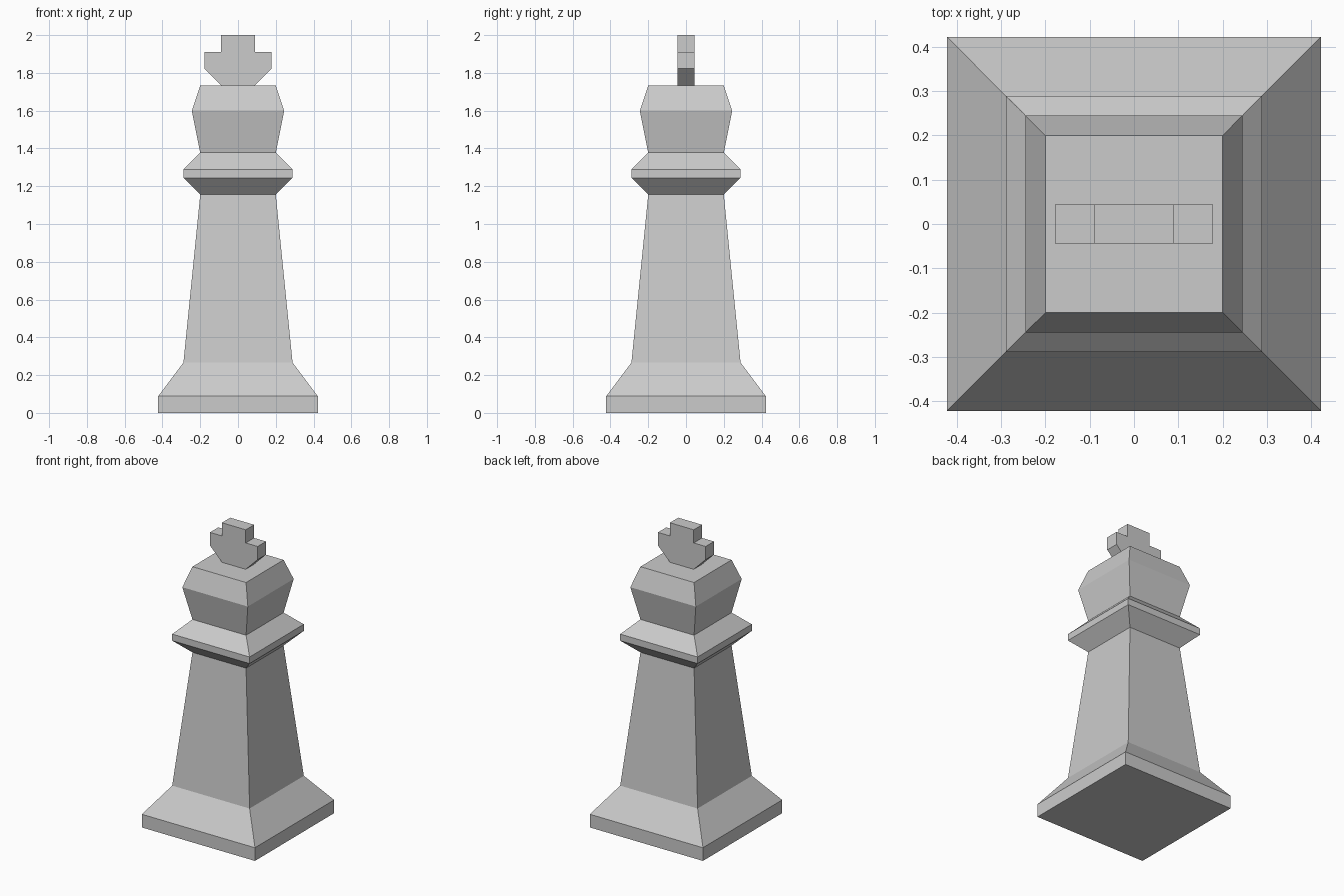
import bpy, bmesh

if "Cube" in bpy.data.objects:
    bpy.data.objects.remove(bpy.data.objects["Cube"])

U = 2 / 45  # grid unit: the piece is 45 units tall


def make_object(name, bm):
    bmesh.ops.recalc_face_normals(bm, faces=bm.faces)
    mesh = bpy.data.meshes.new(name)
    bm.to_mesh(mesh)
    bm.free()
    obj = bpy.data.objects.new(name, mesh)
    bpy.context.collection.objects.link(obj)
    return obj


def square_loft(name, profile):
    """Stack square rings given as (half width, height) and cap both ends."""
    bm = bmesh.new()
    corners = [(-1, -1), (1, -1), (1, 1), (-1, 1)]
    rings = [[bm.verts.new((x * w * U, y * w * U, z * U)) for x, y in corners]
             for w, z in profile]
    for low, high in zip(rings, rings[1:]):
        for i in range(4):
            j = (i + 1) % 4
            bm.faces.new((low[i], low[j], high[j], high[i]))
    bm.faces.new(rings[0][::-1])
    bm.faces.new(rings[-1])
    return make_object(name, bm)


def extruded_plate(name, half_outline, half_depth):
    """Mirror a right-hand (x, z) outline and extrude it along y."""
    outline = half_outline + [(-x, z) for x, z in reversed(half_outline)]
    bm = bmesh.new()
    face = bm.faces.new([bm.verts.new((x * U, -half_depth * U, z * U))
                         for x, z in outline])
    extruded = bmesh.ops.extrude_face_region(bm, geom=[face], use_keep_orig=True)
    moved = [v for v in extruded["geom"] if isinstance(v, bmesh.types.BMVert)]
    bmesh.ops.translate(bm, verts=moved, vec=(0, 2 * half_depth * U, 0))
    return make_object(name, bm)


# Square body: plinth, flare, tapered shaft, collar and head
square_loft("body", [(9.5, 0), (9.5, 2), (6.5, 6), (4.5, 26), (6.5, 28),
                     (6.5, 29), (4.5, 31), (5.5, 36), (4.5, 39)])

# Cross finial on top
extruded_plate("top_cross", [(2, 39), (4, 41), (4, 43), (2, 43), (2, 45)], 1)
